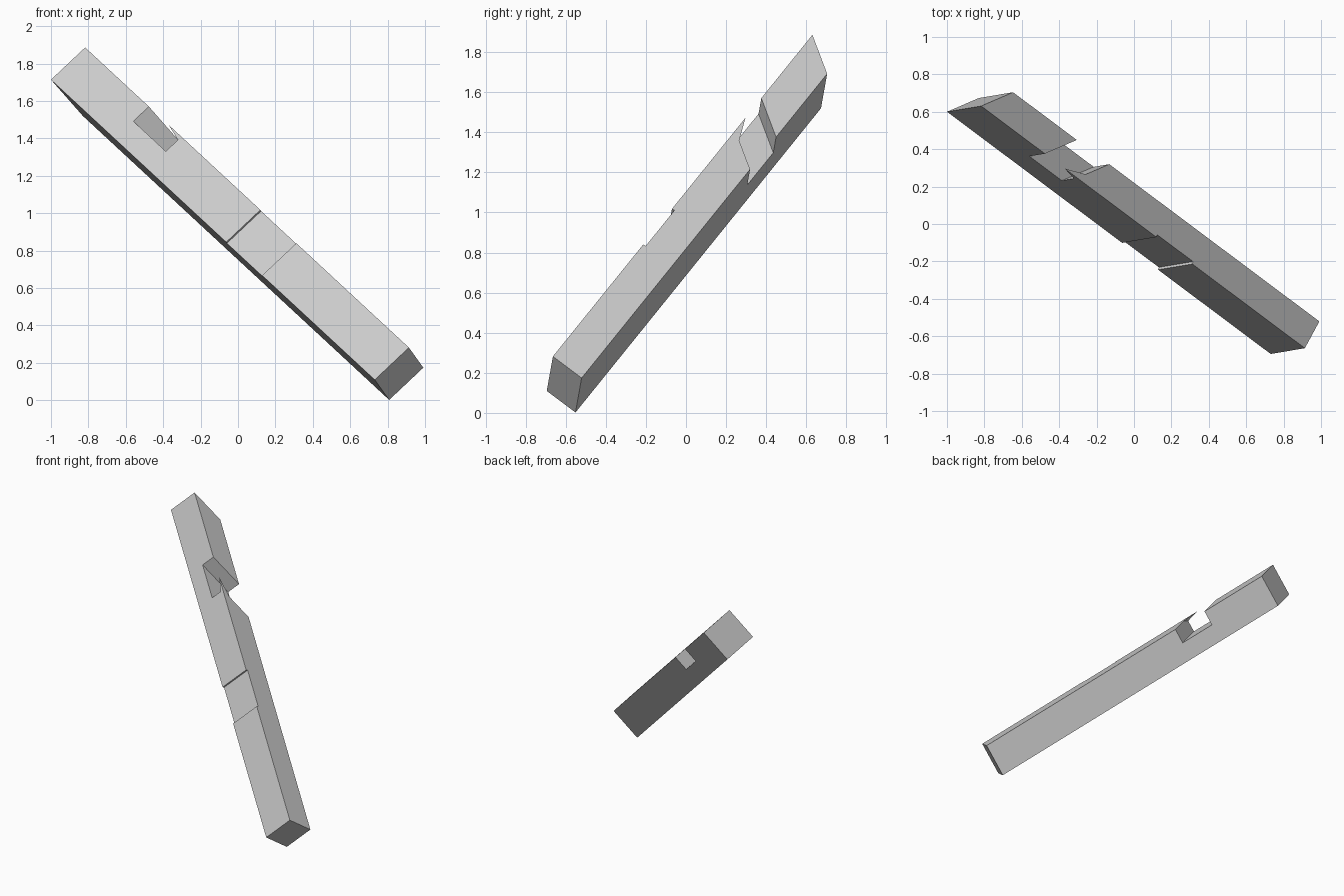
import bpy, bmesh
from mathutils import Vector

if "Cube" in bpy.data.objects:
    bpy.data.objects.remove(bpy.data.objects["Cube"], do_unlink=True)

# Beam frame: length, width and depth directions from the upper corner
CORNER = Vector((-1.0, 0.60, 1.714))
ALONG = Vector((0.643, -0.481, -0.596)).normalized()
ACROSS = Vector((0.751, 0.099, 0.652))
ACROSS = (ACROSS - ACROSS.dot(ALONG) * ALONG).normalized()
INWARD = ACROSS.cross(ALONG)
LENGTH, WIDTH, DEPTH = 2.692, 0.253, 0.19

gray = bpy.data.materials.new("plain_gray")
gray.use_nodes = True
gray.diffuse_color = (0.6, 0.6, 0.6, 1)
gray.node_tree.nodes["Principled BSDF"].inputs["Base Color"].default_value = gray.diffuse_color


def place(s, w, t):
    return CORNER + ALONG * s + ACROSS * w + INWARD * t


def finish(name, bm):
    bmesh.ops.recalc_face_normals(bm, faces=bm.faces)
    mesh = bpy.data.meshes.new(name)
    bm.to_mesh(mesh)
    bm.free()
    mesh.materials.append(gray)
    obj = bpy.data.objects.new(name, mesh)
    bpy.context.collection.objects.link(obj)
    return obj


def prism(name, profile, w0, w1):
    """Extrude a (length, depth) profile across the width."""
    bm = bmesh.new()
    face = bm.faces.new([bm.verts.new(place(s, w0, t)) for s, t in profile])
    ext = bmesh.ops.extrude_face_region(bm, geom=[face])["geom"]
    bmesh.ops.translate(bm, vec=ACROSS * (w1 - w0),
                        verts=[v for v in ext if isinstance(v, bmesh.types.BMVert)])
    return finish(name, bm)


def cut(target, cutter):
    cutter.hide_render = True
    mod = target.modifiers.new("cut", 'BOOLEAN')
    mod.operation = 'DIFFERENCE'
    mod.solver = 'EXACT'
    mod.object = cutter
    bpy.context.view_layer.objects.active = target
    bpy.ops.object.modifier_apply(modifier=mod.name)
    bpy.data.objects.remove(cutter, do_unlink=True)


# Beam with a mitred upper end, a slightly raked lower end and a shallow front housing
beam = prism("beam", [(0, 0), (1.457, 0), (1.457, 0.015), (1.756, 0.015), (1.756, 0),
                      (LENGTH, 0), (LENGTH + 0.045, DEPTH), (DEPTH, DEPTH)], 0, WIDTH)

# Diagonal notch through one edge
OVER = 0.1
notch = prism("notch_cutter", [(0.53 - OVER, -OVER), (0.80 - OVER, -OVER),
                               (0.80 + DEPTH + OVER, DEPTH + OVER),
                               (0.53 + DEPTH + OVER, DEPTH + OVER)], 0.138, WIDTH + OVER)
cut(beam, notch)

# Small splinter left on the lower notch wall
bm = bmesh.new()
points = [place(0.695, WIDTH, 0), place(0.80, 0.228, 0),
          place(0.80, WIDTH, 0), place(0.85, WIDTH, 0.05)]
bmesh.ops.convex_hull(bm, input=[bm.verts.new(p) for p in points])
finish("notch_splinter", bm)
